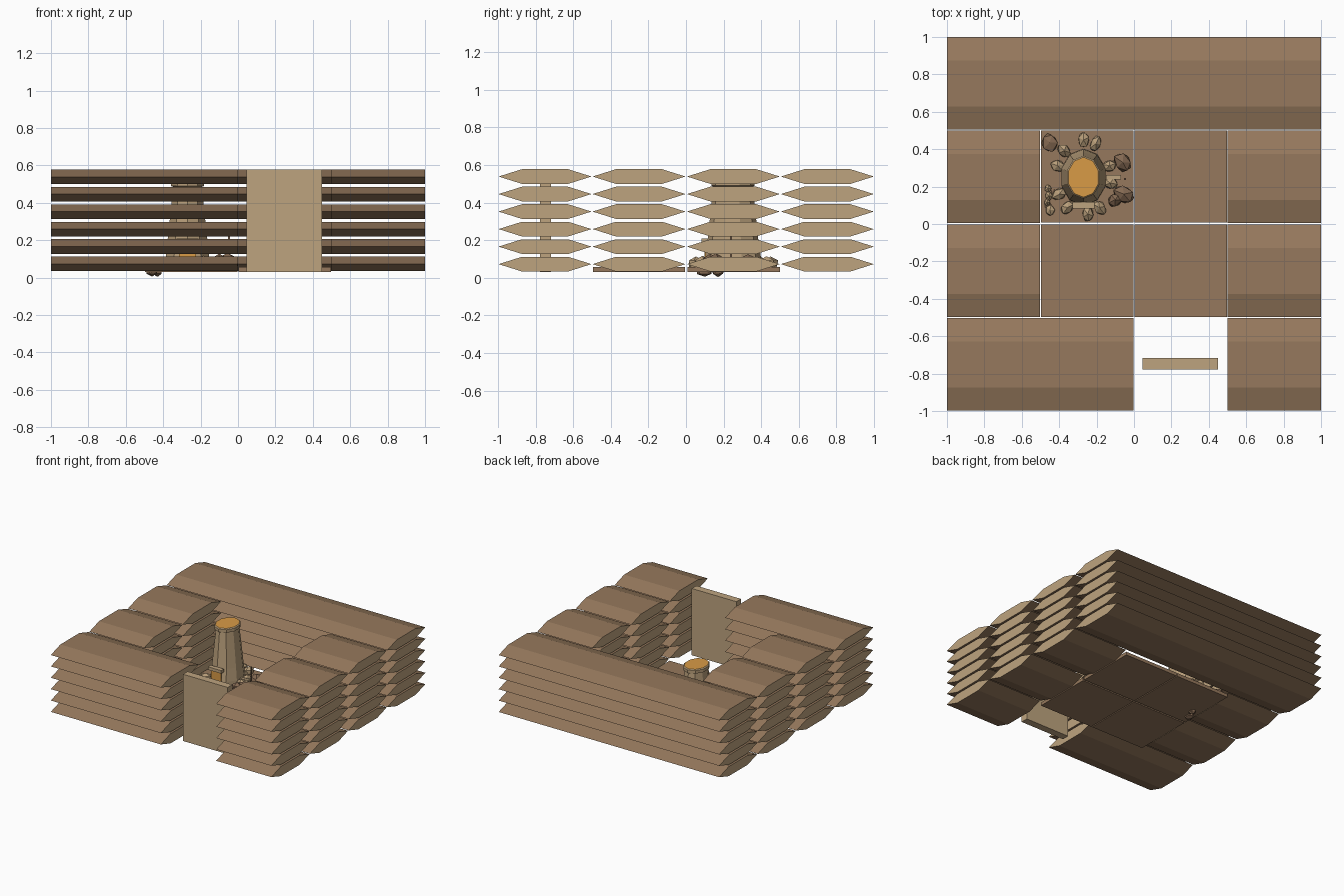
import bpy, bmesh, math, random
from mathutils import Vector, Matrix

random.seed(4)
if "Cube" in bpy.data.objects:
    bpy.data.objects.remove(bpy.data.objects["Cube"])


def material(name, r, g, b):
    lin = lambda c: (c / 255 / 12.92) if c < 11 else ((c / 255 + 0.055) / 1.055) ** 2.4
    m = bpy.data.materials.new(name)
    m.use_nodes = True
    col = (lin(r), lin(g), lin(b), 1)
    m.diffuse_color = col
    bsdf = next(n for n in m.node_tree.nodes if n.type == 'BSDF_PRINCIPLED')
    bsdf.inputs["Base Color"].default_value = col
    return m


BARK = material("bark brown", 150, 121, 93)
WOOD = material("cut wood tan", 190, 164, 127)
FIRE = material("ember orange", 216, 155, 70)
ROCK = material("dark rock brown", 132, 105, 82)
CLAY = material("clay tan", 184, 158, 122)


def finish(name, bm, *mats):
    bmesh.ops.recalc_face_normals(bm, faces=bm.faces)
    me = bpy.data.meshes.new(name)
    bm.to_mesh(me)
    bm.free()
    for m in mats:
        me.materials.append(m)
    ob = bpy.data.objects.new(name, me)
    bpy.context.collection.objects.link(ob)
    return ob


def box(name, lo, hi, mat):
    bm = bmesh.new()
    bmesh.ops.create_cube(bm, size=1)
    for v in bm.verts:
        v.co = [l + (c + 0.5) * (h - l) for c, l, h in zip(v.co, lo, hi)]
    return finish(name, bm, mat)


def log(name, x0, x1, y, z):
    # six-sided plank profile, swept along x, with pale cut ends
    bm = bmesh.new()
    prof = [(-.247, 0), (-.123, .039), (.123, .039), (.247, 0), (.123, -.039), (-.123, -.039)]
    end = bm.faces.new([bm.verts.new((x0, y + a, z + b)) for a, b in prof])
    new = bmesh.ops.extrude_face_region(bm, geom=[end], use_keep_orig=True)["geom"]
    bmesh.ops.translate(bm, verts=[g for g in new if isinstance(g, bmesh.types.BMVert)],
                        vec=(x1 - x0, 0, 0))
    bm.normal_update()
    for f in bm.faces:
        f.material_index = int(abs(f.normal.x) > 0.9)
    return finish(name, bm, BARK, WOOD)


def lathe(name, profile, cx, cy, sides, mats, top_mat=0):
    # stacked oval rings, capped; the top cap may differ in colour
    bm = bmesh.new()
    rings = []
    for rx, ry, z in profile:
        rings.append([bm.verts.new((cx + rx * math.cos(t), cy + ry * math.sin(t), z))
                      for t in [math.tau * (i + .5) / sides for i in range(sides)]])
    for a, b in zip(rings, rings[1:]):
        for i in range(sides):
            j = (i + 1) % sides
            bm.faces.new((a[i], a[j], b[j], b[i]))
    bm.faces.new(rings[0])
    bm.faces.new(rings[-1]).material_index = top_mat
    return finish(name, bm, *mats)


def stone(name, pos, size, mat, turn=0.0):
    bm = bmesh.new()
    bmesh.ops.create_icosphere(bm, subdivisions=1, radius=1)
    for v in bm.verts:
        v.co *= random.uniform(0.85, 1.08)
        v.co = Vector([c * s for c, s in zip(v.co, size)])
    bmesh.ops.rotate(bm, verts=bm.verts, matrix=Matrix.Rotation(turn, 3, 'Z'))
    bmesh.ops.translate(bm, verts=bm.verts, vec=pos)
    return finish(name, bm, mat)


# Stacked log walls, with a doorway gap in the front row
WALLS = [("back_log", -1, 1, .752), ("right_back_log", -1, -.503, .252),
         ("left_back_log", .5, 1, .252), ("right_front_log", -1, -.503, -.25),
         ("left_front_log", .5, 1, -.25), ("front_right_log", -1, -.002, -.75),
         ("front_left_log", .5, 1, -.75)]
for name, x0, x1, y in WALLS:
    for k in range(6):
        log(f"{name}_{k + 1}", x0, x1, y, .073 + k * .0932)

# Floor tiles
for x in (-.25, .25):
    for y in (-.25, .255):
        box("floor_tile", (x - .246, y - .246, .03), (x + .246, y + .246, .057), BARK)

# Door slab
box("door", (.045, -.777, .03), (.45, -.717, .577), WOOD)

# Kiln: tapered chimney with a collar and glowing top
KX, KY = -.27, .25
lathe("kiln_chimney", [(.125, .152, .05), (.123, .15, .1), (.112, .135, .2), (.08, .105, .485),
                       (.093, .115, .49), (.093, .115, .515), (.085, .107, .522)],
      KX, KY, 10, (CLAY, FIRE), 1)
box("kiln_mouth", (KX - .045, KY - .152, .06), (KX + .045, KY - .144, .185), FIRE)
box("kiln_lintel", (KX - .06, .082, .185), (KX + .06, .118, .21), WOOD)

# Ring of stones round the kiln
for i in range(10):
    t = math.tau * (i + .25 * (i % 2)) / 10 + math.pi / 2
    stone("ring_stone", (KX + .145 * math.cos(t), KY + .2 * math.sin(t), .075),
          (.047, .034, .042), CLAY, t)

# Loose boulders, shrub and pebbles
for x, y, r in [(-.06, .33, .055), (-.055, .16, .055), (-.1, .13, .04)]:
    stone("boulder", (x, y, .085), (r * .9, r * 1.15, .045), ROCK, x * 40)
stone("shrub", (-.45, .435, .08), (.045, .055, .035), ROCK)
for x, y, r in [(-.46, .19, .02), (-.455, .15, .022), (-.465, .115, .018), (-.45, .075, .028)]:
    stone("pebble", (x, y, .06), (r, r * 1.2, .03), CLAY)

# Stones sunk through the floor
for x, y, r in [(-.46, .1, .035), (-.43, .17, .028)]:
    stone("sunken_stone", (x, y, .036), (r, r * 1.3, .034), ROCK)

# Upright stick and small log beside the boulders
box("stick", (-.053, .235, .057), (-.043, .245, .225), ROCK)
box("small_log", (-.15, .238, .08), (-.07, .262, .105), WOOD)
